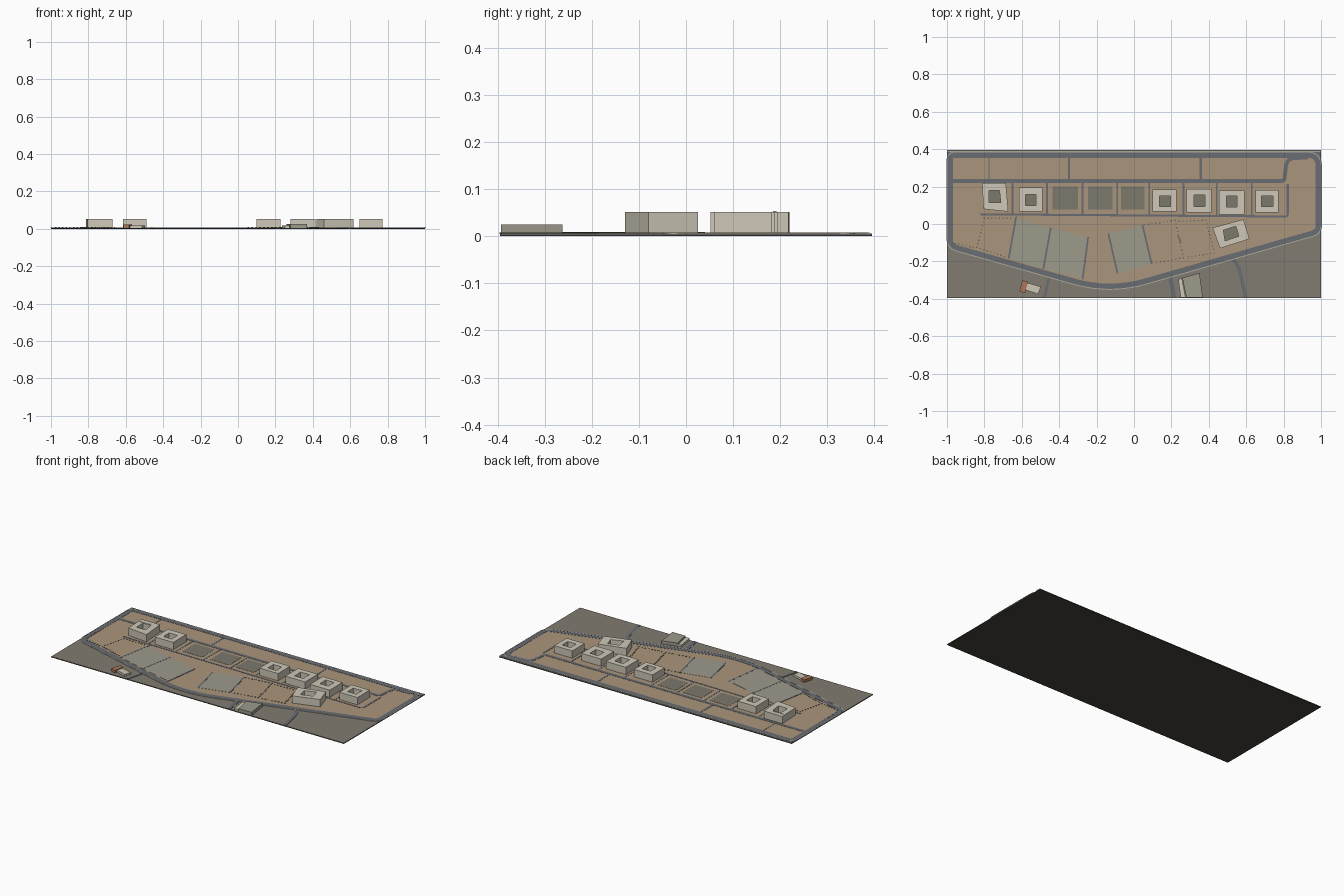
import bpy, bmesh, math
from mathutils import Vector

if "Cube" in bpy.data.objects:
    bpy.data.objects.remove(bpy.data.objects["Cube"])


def material(name, r, g, b):
    m = bpy.data.materials.new(name)
    m.diffuse_color = (r, g, b, 1)
    m.use_nodes = True
    m.node_tree.nodes["Principled BSDF"].inputs["Base Color"].default_value = m.diffuse_color
    return m


DARK = material("dark_base", 0.06, 0.057, 0.045)
GROUND = material("grey_ground", 0.22, 0.20, 0.165)
TAN = material("tan_soil", 0.40, 0.30, 0.20)
ROAD = material("asphalt", 0.14, 0.15, 0.165)
KERB = material("kerb", 0.42, 0.40, 0.34)
PLOT = material("paved_plot", 0.34, 0.32, 0.26)
PIT = material("dark_plot", 0.20, 0.19, 0.15)
WALL = material("building", 0.62, 0.58, 0.48)
BRICK = material("brick", 0.42, 0.19, 0.10)
MARK = material("marker", 0.16, 0.14, 0.11)


def finish(name, bm, mat):
    bmesh.ops.recalc_face_normals(bm, faces=bm.faces[:])
    me = bpy.data.meshes.new(name)
    bm.to_mesh(me)
    bm.free()
    me.materials.append(mat)
    ob = bpy.data.objects.new(name, me)
    bpy.context.collection.objects.link(ob)
    return ob


def raise_faces(bm, h):
    r = bmesh.ops.extrude_face_region(bm, geom=bm.faces[:])
    bmesh.ops.translate(bm, vec=(0, 0, h), verts=[v for v in r["geom"] if isinstance(v, bmesh.types.BMVert)])


def slab(name, pts, z0, z1, mat):
    bm = bmesh.new()
    bm.faces.new([bm.verts.new((x, y, z0)) for x, y in pts])
    raise_faces(bm, z1 - z0)
    return finish(name, bm, mat)


def rect(x0, y0, x1, y1):
    return [(x0, y0), (x1, y0), (x1, y1), (x0, y1)]


def fillet(pts, closed=False, steps=8):
    """Round corners: each point is (x, y, cut distance)."""
    out, n = [], len(pts)
    for i, (x, y, d) in enumerate(pts):
        p = Vector((x, y))
        if d == 0 or (not closed and i in (0, n - 1)):
            out.append((x, y))
            continue
        a = p + (Vector(pts[i - 1][:2]) - p).normalized() * d
        b = p + (Vector(pts[(i + 1) % n][:2]) - p).normalized() * d
        for k in range(steps + 1):
            t = k / steps
            q = a * (1 - t) ** 2 + p * 2 * t * (1 - t) + b * t * t
            out.append((q.x, q.y))
    return out


def strip(name, pts, w, z1, mat, z0=0.005, closed=False, off=0.0):
    """Flat band of width w along a path, moved sideways by off."""
    bm = bmesh.new()
    P, n, pairs = [Vector(p) for p in pts], len(pts), []
    for i in range(n):
        a = P[i - 1] if (i or closed) else P[i]
        b = P[(i + 1) % n] if (i < n - 1 or closed) else P[i]
        d1 = (P[i] - a).normalized() if a != P[i] else (b - P[i]).normalized()
        d2 = (b - P[i]).normalized() if b != P[i] else d1
        t = (d1 + d2).normalized()
        nrm = Vector((-t.y, t.x)) / max(0.4, t.dot(d1))
        pairs.append([bm.verts.new((*(P[i] + nrm * s), z0)) for s in (off - w / 2, off + w / 2)])
    for i in range(n if closed else n - 1):
        a, b = pairs[i], pairs[(i + 1) % n]
        bm.faces.new((a[0], b[0], b[1], a[1]))
    raise_faces(bm, z1 - z0)
    return finish(name, bm, mat)


def court_block(name, outer, inner, z0=0.006, z1=0.052):
    """Four sided block with an open courtyard."""
    bm = bmesh.new()
    o, i = ([bm.verts.new((x, y, z0)) for x, y in loop] for loop in (outer, inner))
    for k in range(4):
        j = (k + 1) % 4
        bm.faces.new((o[k], o[j], i[j], i[k]))
    raise_faces(bm, z1 - z0)
    finish(name, bm, WALL)
    slab(name + "_court_floor", inner, z0, 0.0085, PIT)


def posts(name, pts, gap=0.02, s=0.0035):
    """Dotted boundary of small markers."""
    bm = bmesh.new()
    for a, b in zip(pts, pts[1:]):
        a, b = Vector(a), Vector(b)
        n = max(1, round((b - a).length / gap))
        for k in range(n):
            p = a.lerp(b, k / n)
            r = bmesh.ops.create_cube(bm, size=1)
            for v in r["verts"]:
                v.co = Vector((p.x + v.co.x * s * 2, p.y + v.co.y * s * 2, 0.0075 + v.co.z * 0.003))
    finish(name, bm, MARK)


# Base board and ground
slab("base_board", rect(-1, -0.395, 1, 0.395), 0, 0.004, DARK)
slab("ground", rect(-1, -0.395, 1, 0.395), 0.004, 0.0055, GROUND)

# Site and ring road
ring = fillet([(-0.983, 0.368, 0.03), (-0.983, -0.117, 0.04), (-0.13, -0.36, 0.2), (0.985, -0.04, 0.035),
               (0.985, 0.368, 0.06)], closed=True)
slab("site_soil", ring, 0.005, 0.007, TAN)
strip("ring_road", ring, 0.028, 0.008, ROAD, closed=True)
strip("ring_road_kerb", ring, 0.005, 0.0083, KERB, closed=True, off=-0.017)
strip("north_road", [(-1, 0.371), (1, 0.371)], 0.026, 0.0082, ROAD)
strip("north_kerb", [(-1, 0.387), (1, 0.387)], 0.005, 0.0082, KERB)

# Inner roads
strip("middle_road", fillet([(-0.98, 0.23, 0), (0.803, 0.23, 0.015), (0.818, 0.35, 0.04), (0.93, 0.356, 0)]),
      0.02, 0.0081, ROAD)
strip("inner_street", fillet([(-0.82, 0.052, 0), (0.822, 0.04, 0.015), (0.822, 0.215, 0)]), 0.011, 0.0082, ROAD)
for x, w in ((-0.775, 0.006), (-0.348, 0.011), (0.357, 0.011)):
    strip("north_lane", [(x, 0.235), (x, 0.36)], w, 0.0079, ROAD)
for x in (-0.65, -0.465, -0.275, -0.09, 0.082, 0.265, 0.442, 0.63):
    strip("plot_lane", [(x, 0.048), (x, 0.222)], 0.009, 0.0079, ROAD)
for a, b in (((-0.63, 0.04), (-0.67, -0.185)), ((-0.445, -0.02), (-0.485, -0.24)),
             ((-0.245, -0.07), (-0.275, -0.295)), ((-0.137, -0.05), (-0.088, -0.265)),
             ((0.045, -0.005), (0.095, -0.215))):
    strip("south_lane", [a, b], 0.009, 0.0085, ROAD)

# Roads leaving the site
strip("exit_road_west", [(-0.455, -0.29), (-0.48, -0.394)], 0.014, 0.0078, ROAD)
strip("exit_road_middle", [(0.19, -0.265), (0.215, -0.394)], 0.022, 0.0078, ROAD)
strip("exit_road_east", fillet([(0.525, -0.18, 0), (0.562, -0.235, 0.03), (0.597, -0.394, 0)]), 0.018, 0.0078, ROAD)

# Paved and dark plots
slab("paved_plot_west", [(-0.63, 0.033), (-0.445, -0.02), (-0.485, -0.24), (-0.67, -0.185)], 0.006, 0.008, PLOT)
slab("paved_plot_middle", [(-0.445, -0.02), (-0.245, -0.07), (-0.275, -0.29), (-0.485, -0.24)], 0.006, 0.008, PLOT)
slab("paved_plot_east", [(-0.137, -0.05), (0.045, -0.008), (0.095, -0.215), (-0.088, -0.265)], 0.006, 0.008, PLOT)
for x0, x1 in ((-0.435, -0.3), (-0.245, -0.115), (-0.07, 0.055)):
    slab("dark_plot", rect(x0, 0.078, x1, 0.2), 0.006, 0.008, PIT)

# Dotted plot outlines
posts("dots_corner", [(-0.975, 0.02), (-0.975, -0.1), (-0.84, -0.13)])
posts("dots_west", [(-0.8, 0.03), (-0.84, -0.125), (-0.675, -0.18)])
posts("dots_west_top", [(-0.8, 0.03), (-0.64, 0.03)])
posts("dots_middle", [(0.055, -0.005), (0.22, 0.02), (0.265, -0.18), (0.1, -0.21)])
posts("dots_east", [(0.24, 0.015), (0.385, 0.02), (0.43, -0.155), (0.27, -0.18)])
strip("east_mark", [(0.235, -0.06), (0.25, -0.1)], 0.008, 0.0085, ROAD)

# Courtyard buildings: outer box, then courtyard box
blocks = [((-0.615, 0.068, -0.49, 0.195), (-0.58, 0.1, -0.523, 0.157)),
          ((0.1, 0.066, 0.227, 0.185), (0.137, 0.094, 0.195, 0.15)),
          ((0.28, 0.062, 0.415, 0.188), (0.32, 0.094, 0.38, 0.155)),
          ((0.455, 0.052, 0.59, 0.178), (0.495, 0.092, 0.552, 0.15)),
          ((0.65, 0.061, 0.773, 0.182), (0.683, 0.094, 0.742, 0.15))]
for n, (o, i) in enumerate(blocks):
    court_block("courtyard_block_%d" % (n + 1), rect(*o), rect(*i))
court_block("courtyard_block_corner", [(-0.805, 0.08), (-0.672, 0.066), (-0.685, 0.218), (-0.812, 0.22)],
            [(-0.775, 0.115), (-0.712, 0.115), (-0.72, 0.18), (-0.775, 0.18)])
court_block("courtyard_block_turned", [(0.46, -0.13), (0.618, -0.08), (0.585, 0.025), (0.42, -0.02)],
            [(0.487, -0.09), (0.56, -0.065), (0.545, -0.012), (0.478, -0.033)])
slab("roof_plant", rect(-0.8, 0.185, -0.73, 0.192), 0.052, 0.054, WALL)

# Small buildings outside the site
slab("brick_house", [(-0.613, -0.36), (-0.583, -0.37), (-0.567, -0.31), (-0.597, -0.3)], 0.005, 0.022, BRICK)
slab("white_house", [(-0.582, -0.352), (-0.512, -0.375), (-0.498, -0.335), (-0.567, -0.315)], 0.005, 0.018, WALL)
slab("hall", [(0.28, -0.393), (0.368, -0.393), (0.35, -0.262), (0.258, -0.288)], 0.005, 0.025, PLOT)
slab("hall_annex", [(0.25, -0.393), (0.276, -0.393), (0.256, -0.288), (0.236, -0.295)], 0.005, 0.018, WALL)
